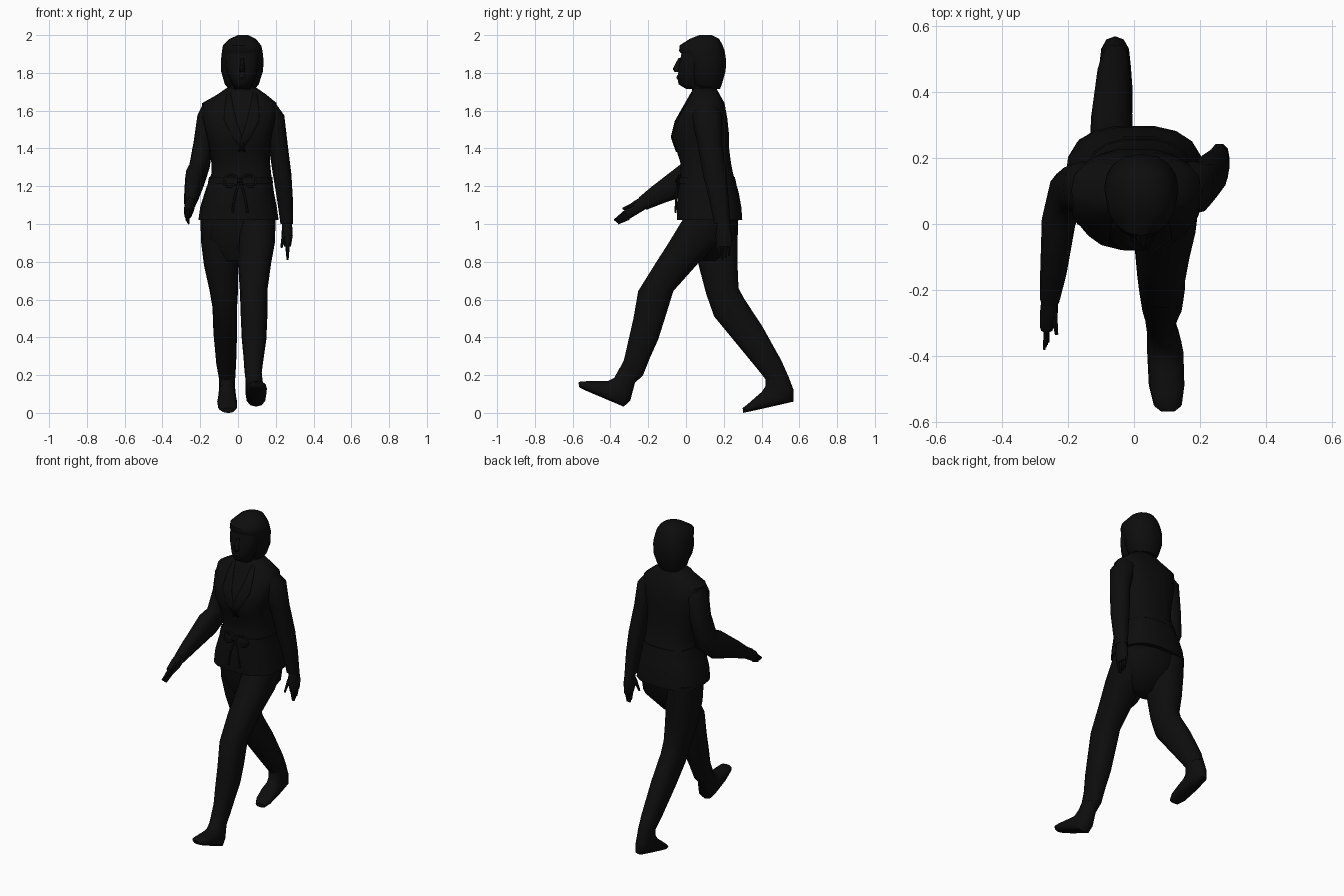
import bpy, bmesh, math
from mathutils import Vector
from mathutils.bvhtree import BVHTree

if "Cube" in bpy.data.objects:
    bpy.data.objects.remove(bpy.data.objects["Cube"], do_unlink=True)

CM = 0.01  # all measurements below are in hundredths of a unit

black = bpy.data.materials.new("matte black")
black.use_nodes = True
shade = (0.004, 0.004, 0.004, 1)
black.diffuse_color = shade
black.node_tree.nodes["Principled BSDF"].inputs["Base Color"].default_value = shade


def finish(name, bm, angle=50):
    """Turn a bmesh into a smooth shaded object."""
    bmesh.ops.recalc_face_normals(bm, faces=bm.faces)
    mesh = bpy.data.meshes.new(name)
    bm.to_mesh(mesh)
    bm.free()
    obj = bpy.data.objects.new(name, mesh)
    bpy.context.collection.objects.link(obj)
    mesh.materials.append(black)
    bpy.ops.object.select_all(action='DESELECT')
    obj.select_set(True)
    bpy.context.view_layer.objects.active = obj
    bpy.ops.object.shade_smooth_by_angle(angle=math.radians(angle))
    return obj


def loft(name, rings, sides=14, power=0.85):
    """Skin rounded rings. A ring is (x0, x1, y0, y1, z) when level,
    or (x0, x1, front y, front z, rear y, rear z) when tilted."""
    bm = bmesh.new()
    loops = []
    for ring in rings:
        if len(ring) == 5:
            x0, x1, y0, y1, z0 = ring
            z1 = z0
        else:
            x0, x1, y0, z0, y1, z1 = ring
        front, rear = Vector((0, y0, z0)), Vector((0, y1, z1))
        centre = (front + rear) / 2 + Vector(((x0 + x1) / 2, 0, 0))
        across, along = Vector(((x1 - x0) / 2, 0, 0)), (rear - front) / 2
        loop = []
        for i in range(sides):
            a = math.tau * i / sides
            c, s = math.cos(a), math.sin(a)
            c = math.copysign(abs(c) ** power, c)
            s = math.copysign(abs(s) ** power, s)
            loop.append(bm.verts.new((centre + across * c + along * s) * CM))
        loops.append(loop)
    for low, high in zip(loops, loops[1:]):
        for i in range(sides):
            j = (i + 1) % sides
            bm.faces.new((low[i], low[j], high[j], high[i]))
    bm.faces.new(loops[0])
    bm.faces.new(loops[-1])
    return finish(name, bm)


def finger(name, base, tip, radius):
    """A tapered finger between two points."""
    base, tip = Vector(base) * CM, Vector(tip) * CM
    axis = tip - base
    bm = bmesh.new()
    bmesh.ops.create_cone(bm, cap_ends=True, segments=6, radius1=radius * CM,
                          radius2=radius * CM * 0.45, depth=axis.length)
    turn = axis.to_track_quat('Z', 'Y').to_matrix().to_4x4()
    turn.translation = (base + tip) / 2
    bm.transform(turn)
    finish(name, bm)


# Wrap jacket
jacket = loft("jacket", [
    (-21, 21.5, -5, 102, 30, 102), (-20, 20.5, -5, 29.5, 109), (-17.5, 19, -4.5, 28, 117),
    (-14, 17.5, -3, 25, 127), (-14, 17, -3, 24, 132), (-15.5, 17, -5.5, 23, 140),
    (-17, 18, -8, 23, 147), (-19.5, 20.5, -5, 22, 156), (-19, 20.5, 0, 20.5, 164),
    (-11, 15, 2, 18, 168.5), (-6, 10, 4, 16, 172)], 18, 0.75)

# Neck, face and hair
loft("neck", [(-5, 9, 3, 15, 166), (-4.5, 8.5, 3, 16, 178)])
loft("face", [
    (-2, 6.5, 0, 10, 171.5), (-3, 7.5, -4.2, 12, 174), (-5, 9.5, -4.5, 12, 178),
    (-6.5, 11, -4, 12, 183), (-7, 11.5, -3, 12, 188), (-6, 11, -2, 12, 193)])
loft("nose", [(0.8, 3.8, -6, -2, 180.5), (0.8, 3.8, -7, -2, 182),
              (1.4, 3.2, -5, -2, 186), (1.6, 3, -3.8, -2, 188)], 8)
loft("lips", [(0.5, 4, -4.6, -2, 176.5), (0.2, 4.4, -5.2, -2, 177.5),
              (0.5, 4, -4.6, -2, 178.8)], 8)
loft("hair", [
    (-5, 9, 6, 18, 171.5), (-7, 11, 3, 19, 174), (-9, 13.3, 1.5, 21, 181),
    (-9, 13.5, 0, 21.2, 187), (-8.5, 13, -3.6, 20.5, 191.5), (-8, 12.3, -3.5, 19.5, 194.5),
    (-4.5, 9.5, 2, 17.5, 198), (0, 5.5, 7, 13.5, 200)], 16, 0.9)

# Hips and legs, each leg running down into its foot
loft("hips", [(-19, 19.5, 0, 28, 105), (-18, 18.5, 0, 26, 92), (-8, 8, 5, 16, 80.5)])
loft("left_leg", [
    (0, 20, -1, 27, 104), (0, 19.5, -9.5, 18, 90), (0, 17.5, -16.5, 6.5, 79),
    (1, 15.5, -25.5, -6.5, 64.5), (1.5, 15.5, -28, -11, 50), (2, 15, -30.5, -14.5, 39),
    (3, 13.5, -33, 28, -19, 29), (3.5, 12.5, -36, 22, -22.6, 20)])
loft("left_foot", [
    (3.5, 12.5, -35, 24, -22.6, 20), (4, 13, -38, 18.5, -27, 16),
    (4, 14, -41, 17, -29.5, 6.5), (4, 15, -45, 16.8, -33, 3.3),
    (4.5, 15.3, -52, 16.8, -46, 8.8), (6, 14.5, -56, 16.6, -54, 12.2),
    (8, 12.5, -57, 16, -56.5, 13.5)], 12)
loft("right_leg", [
    (-20, 0, 3, 28, 104), (-19.5, 0, 4, 27.5, 90), (-18, 0, 6.5, 27.5, 78),
    (-15, 0, 10.5, 63, 28, 66), (-13.5, -0.5, 14.7, 51, 31, 60.5),
    (-13, -0.5, 25, 38.5, 40.5, 46), (-11.5, -1, 37, 24, 50.5, 28),
    (-10, -1.5, 43, 16.5, 54.5, 19)])
loft("right_foot", [
    (-10, -1.5, 42, 18, 54, 20), (-10, -1.5, 42, 14, 57, 12),
    (-10.5, -1, 40, 11, 57, 6), (-11, -0.5, 36.5, 8, 47, 3.7),
    (-10.5, -0.5, 32.5, 4.5, 35, 1), (-8.5, -2, 30, 2.6, 30.2, 0)], 12)

# Arms: right swings forward, left hangs behind
loft("right_arm", [
    (-18, -6, 4, 164, 15, 165), (-21.5, -10, 3, 157, 19, 158), (-23.5, -13, 4, 145, 18, 142),
    (-26, -15, 2, 134, 16, 126), (-28, -17.5, -3, 131.5, 6, 117),
    (-28.5, -20.5, -18.5, 119.5, -12, 111), (-28.5, -22.5, -25, 114, -21, 107.5)], 12)
loft("right_hand", [
    (-28, -23, -23, 115, -20, 108.5), (-28.5, -23, -28, 112, -25, 105.5),
    (-28.5, -24.5, -33, 108, -30, 102.5)], 10)
loft("left_arm", [
    (6, 19.5, 4, 164, 15, 165), (11, 24.5, 3, 157, 19, 158), (16, 26.2, 6, 19, 143),
    (18.5, 28.3, 9, 21.5, 126), (20.5, 29, 12, 22.5, 114), (22.5, 29, 15, 23.5, 100)], 12)
loft("left_hand", [(23.5, 28.5, 16.5, 23, 102), (23, 29, 15.5, 24.5, 94),
                   (24.5, 28, 16, 24.5, 88)], 10)

# Fingers fanned across the end of each hand
for i in range(4):
    finger("right_finger", (-26.5, -32 + i * 0.6, 106.5 - i * 1.1),
           (-27.3 + i * 0.4, -38 + i * 0.7, 102 - i * 0.6), 1)
    finger("left_finger", (26.2, 17.2 + i * 2, 89),
           (26.5 - i * 0.2, 17.8 + i * 1.6, 81 + abs(i - 1)), 1.1)
finger("right_thumb", (-24.5, -26, 111), (-23.5, -33.5, 108), 1.3)
finger("left_thumb", (24.5, 17, 95), (23, 14.5, 87.5), 1.3)

# Lapels and belt follow the jacket's surface
surface = BVHTree.FromObject(jacket, bpy.context.evaluated_depsgraph_get())


def on_front(x, z, lift):
    """The point in front of the jacket at x, z."""
    hit = surface.ray_cast(Vector((x * CM, -1, z * CM)), Vector((0, 1, 0)))[0]
    y = hit.y if hit else 0.05
    return Vector((x * CM, y - lift * CM, z * CM))


def lapel(name, inner, outer, steps=4):
    """A cloth strip between an inner and an outer edge."""
    bm = bmesh.new()
    rows = []
    for (xa, za), (xb, zb) in zip(inner, outer):
        rows.append([bm.verts.new(on_front(xa + (xb - xa) * t / steps,
                                           za + (zb - za) * t / steps, 0.6))
                     for t in range(steps + 1)])
    for r, s in zip(rows, rows[1:]):
        for i in range(steps):
            bm.faces.new((r[i], r[i + 1], s[i + 1], s[i]))
    strip = finish(name, bm)
    strip.modifiers.new("thickness", 'SOLIDIFY').thickness = 0.008


for name, side in (("left_lapel", 1), ("right_lapel", -1)):
    edge = [(6, 170), (4.5, 162), (2.5, 154), (0, 146), (-2, 138)]
    rim = [(8, 169), (9, 162), (9.5, 155), (5, 146), (-1, 138)]
    lapel(name, [(2 + side * x, z) for x, z in edge], [(2 + side * x, z) for x, z in rim])

loft("belt", [(-16, 18.5, -4.8, 26.8, 121.5), (-15.3, 18.2, -4.4, 26, 125)], 18, 0.75)


def cord(name, points):
    """A soft tied cord lying on the jacket front."""
    curve = bpy.data.curves.new(name, 'CURVE')
    curve.dimensions = '3D'
    curve.bevel_depth = 0.6 * CM
    curve.bevel_resolution = 1
    curve.resolution_u = 4
    spline = curve.splines.new('BEZIER')
    spline.bezier_points.add(len(points) - 1)
    for p, (x, z) in zip(spline.bezier_points, points):
        p.co = on_front(x, z, 0.7)
        p.handle_left_type = p.handle_right_type = 'AUTO'
    curve.materials.append(black)
    bpy.context.collection.objects.link(bpy.data.objects.new(name, curve))


# Bow: a loop and a tail on each side of the knot
for side in (1, -1):
    cord("bow_loop", [(1 + side * x, z) for x, z in
                      ((0, 123), (4, 126), (8, 124), (7, 120), (0, 122.5))])
    cord("bow_tail", [(1 + side * x, z) for x, z in ((0, 123), (2.5, 115), (4, 106))])
finger("bow_knot", (-0.5, -4.6, 123), (2.5, -4.6, 123), 1.4)
